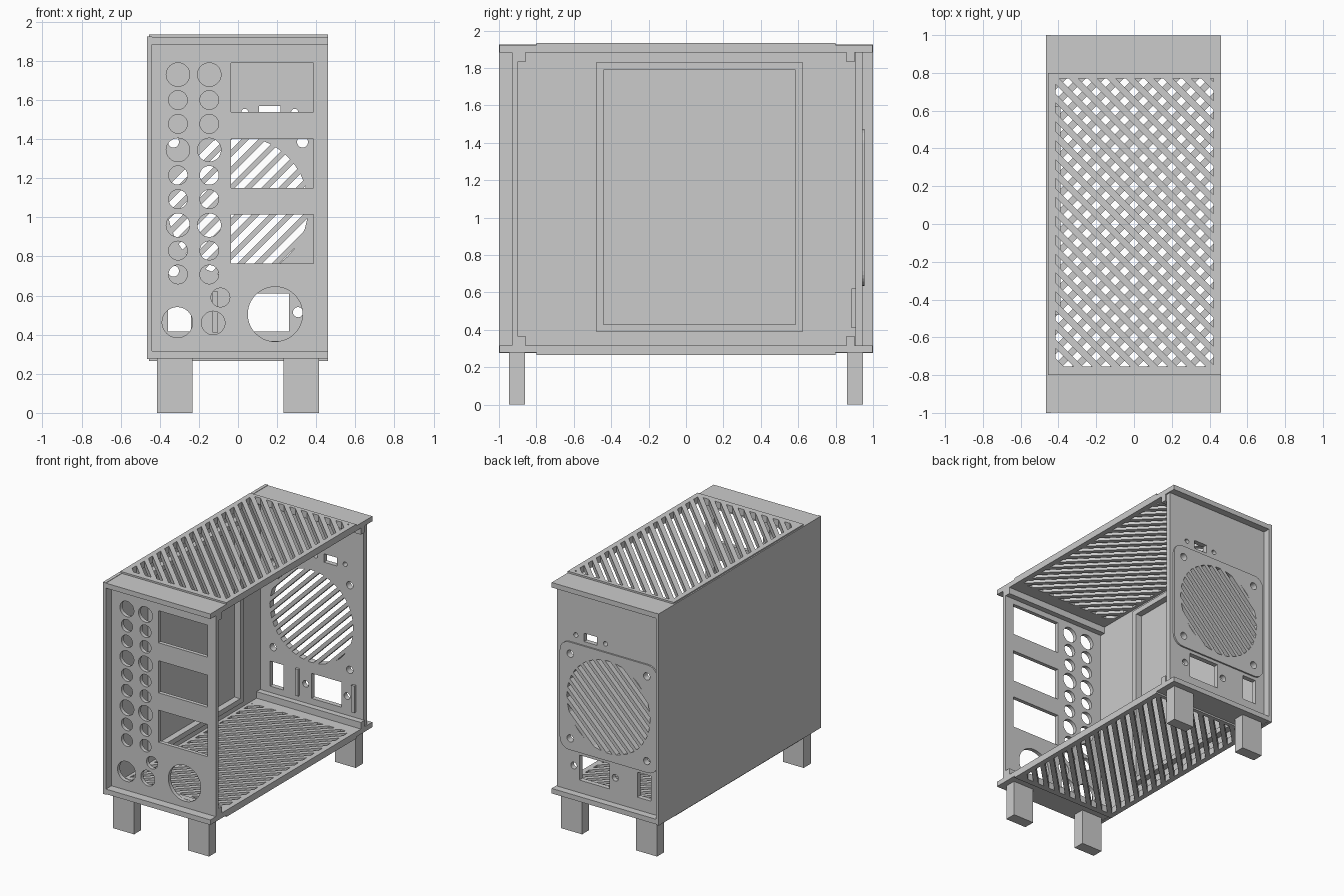
import bpy, bmesh, math
from mathutils import Matrix, Vector

cube = bpy.data.objects.get("Cube")
if cube:
    bpy.data.objects.remove(cube, do_unlink=True)

grey = bpy.data.materials.new("light grey")
grey.use_nodes = True
grey.diffuse_color = (0.6, 0.6, 0.6, 1)
grey.node_tree.nodes["Principled BSDF"].inputs["Base Color"].default_value = (0.6, 0.6, 0.6, 1)


def add_box(bm, x, y, z, turn=Matrix()):
    """Box from (low, high) ranges, optionally turned about its centre."""
    spans = (x, y, z)
    centre = Vector([(a + b) / 2 for a, b in spans])
    size = [b - a for a, b in spans]
    bmesh.ops.create_cube(bm, size=1, matrix=Matrix.Translation(centre) @ turn @ Matrix.Diagonal((*size, 1)))


def add_disc(bm, x, z, radius, y, depth):
    """Cylinder whose axis runs front to back."""
    bmesh.ops.create_cone(bm, cap_ends=True, segments=40, radius1=radius, radius2=radius, depth=depth,
                          matrix=Matrix.Translation((x, y, z)) @ Matrix.Rotation(math.pi / 2, 4, "X"))


def make(name, bm):
    mesh = bpy.data.meshes.new(name)
    bmesh.ops.recalc_face_normals(bm, faces=bm.faces)
    bm.to_mesh(mesh)
    bm.free()
    mesh.materials.append(grey)
    obj = bpy.data.objects.new(name, mesh)
    bpy.context.collection.objects.link(obj)
    return obj


def box(name, x, y, z):
    bm = bmesh.new()
    add_box(bm, x, y, z)
    return make(name, bm)


def combine(obj, other, operation):
    """Bake a boolean into obj."""
    mod = obj.modifiers.new("cut", "BOOLEAN")
    mod.object, mod.operation, mod.solver = other, operation, "EXACT"
    graph = bpy.context.evaluated_depsgraph_get()
    mesh = bpy.data.meshes.new_from_object(obj.evaluated_get(graph))
    obj.modifiers.clear()
    obj.data = mesh


def discard(*objects):
    for o in objects:
        bpy.data.objects.remove(o, do_unlink=True)


def slots(axis, angle, centre, pitch, width, count):
    """Row of long parallel slot cutters, stacked across their length."""
    bm = bmesh.new()
    turn = Matrix.Rotation(angle, 4, axis)
    across = turn @ (Vector((0, 1, 0)) if axis == "Z" else Vector((0, 0, 1)))
    thick = (0.2, width) if axis == "Z" else (width, 0.2)
    for i in range(-count, count + 1):
        p = Vector(centre) + across * (i * pitch)
        half = (1.6, thick[1] / 2, thick[0] / 2)
        add_box(bm, *[(c - h, c + h) for c, h in zip(p, half)], turn)
    return make("slot_cutter", bm)


# Top and bottom covers: slotted centre, stepped end flanges and inner rails
def cover(name, flip, angle):
    def level(a, b):
        return (a, b) if not flip else (2.2 - b, 2.2 - a)
    grille = box(name + "_grille", (-0.455, 0.46), (-0.8, 0.8), level(1.883, 1.935))
    mid = sum(level(1.883, 1.935)) / 2
    cutter = slots("Z", angle, (0, 0, mid), 0.0707, 0.036, 18)
    region = box("region", (-0.415, 0.42), (-0.755, 0.77), (mid - 0.09, mid + 0.09))
    combine(cutter, region, "INTERSECT")
    combine(grille, cutter, "DIFFERENCE")
    discard(cutter, region)
    for side, s in (("front", -1), ("back", 1)):
        box(f"{name}_{side}_flange", (-0.44, 0.46), sorted((s * 0.8, s * 0.998)), level(1.883, 1.922))
        box(f"{name}_{side}_rail", (-0.44, 0.46), sorted((s * 0.857, s * 0.902)), level(1.832, 1.883))


cover("top", False, math.radians(135))
cover("bottom", True, math.radians(45))

# Solid side panel with a raised rectangular frame inside
box("side_panel", (-0.465, -0.44), (-1, 1), (0.275, 1.925))
frame = box("side_panel_frame", (-0.442, -0.39), (-0.48, 0.625), (0.39, 1.83))
opening = box("opening", (-0.6, -0.2), (-0.44, 0.585), (0.43, 1.79))
combine(frame, opening, "DIFFERENCE")
discard(opening)

# Front panel: three windows, two columns of round holes and lower sockets
front = box("front_panel", (-0.44, 0.46), (-0.93, -0.90), (0.31, 1.89))
bm = bmesh.new()
for bottom in (0.765, 1.15, 1.54):
    add_box(bm, (-0.035, 0.387), (-1, -0.8), (bottom, bottom + 0.25))
for x in (-0.307, -0.147):
    for row in range(3):
        z = 1.73 - row * 0.385
        for drop, radius in ((0, 0.06), (0.13, 0.048), (0.252, 0.048)):
            add_disc(bm, x, z - drop, radius, -0.9, 0.2)
for x, z, radius in ((-0.31, 0.463, 0.078), (-0.09, 0.59, 0.048), (-0.127, 0.46, 0.06), (0.19, 0.505, 0.14)):
    add_disc(bm, x, z, radius, -0.9, 0.2)
holes = make("hole_cutter", bm)
combine(front, holes, "DIFFERENCE")
discard(holes)

# Back panel and its rounded fan plate
FAN_Z = 1.055
back = box("back_panel", (-0.44, 0.45), (0.905, 0.943), (0.31, 1.89))
bm = bmesh.new()
ring = []
for k in range(4):
    for step in range(7):
        a = math.pi / 2 * (k + step / 6)
        mid = math.pi / 2 * k + math.pi / 4
        ring.append(bm.verts.new((math.copysign(0.34, math.cos(mid)) + 0.08 * math.cos(a), 0.94,
                                  FAN_Z + math.copysign(0.34, math.sin(mid)) + 0.08 * math.sin(a))))
face = bm.faces.new(ring)
grown = bmesh.ops.extrude_face_region(bm, geom=[face])["geom"]
bmesh.ops.translate(bm, vec=(0, 0.015, 0), verts=[v for v in grown if isinstance(v, bmesh.types.BMVert)])
fan_plate = make("fan_plate", bm)

# Fan grille slots limited to a circle
fan_slots = slots("Y", math.radians(-45), (0, 0.93, FAN_Z), 0.062, 0.034, 8)
bm = bmesh.new()
add_disc(bm, 0, FAN_Z, 0.36, 0.93, 0.18)
disc = make("disc", bm)
combine(fan_slots, disc, "INTERSECT")

# Screw holes and connector openings
bm = bmesh.new()
for x in (-0.33, 0.33):
    for z in (-0.33, 0.33):
        add_disc(bm, x, FAN_Z + z, 0.028, 0.93, 0.2)
for x, z, radius in ((0.035, 1.537, 0.018), (0.29, 1.537, 0.018), (-0.05, 0.515, 0.026), (0.307, 0.515, 0.026)):
    add_disc(bm, x, z, radius, 0.93, 0.2)
for x, z in (((0.107, 0.218), (1.505, 1.57)), ((-0.357, -0.24), (0.415, 0.61)), ((0.0, 0.26), (0.415, 0.61))):
    add_box(bm, x, (0.8, 1.05), z)
holes = make("hole_cutter", bm)
for part in (back, fan_plate):
    combine(part, fan_slots, "DIFFERENCE")
    combine(part, holes, "DIFFERENCE")
discard(fan_slots, disc, holes)

# Small ribs beside the power opening
for name, x in (("inner", -0.13), ("outer", 0.355)):
    box(f"{name}_rib", (x, x + 0.028), (0.885, 0.907), (0.41, 0.62))

# Four square feet
for side, s in (("right", -1), ("left", 1)):
    for end, e in (("front", -1), ("back", 1)):
        box(f"{end}_{side}_foot", sorted((s * 0.233, s * 0.413)), sorted((e * 0.86, e * 0.947)), (0, 0.28))
